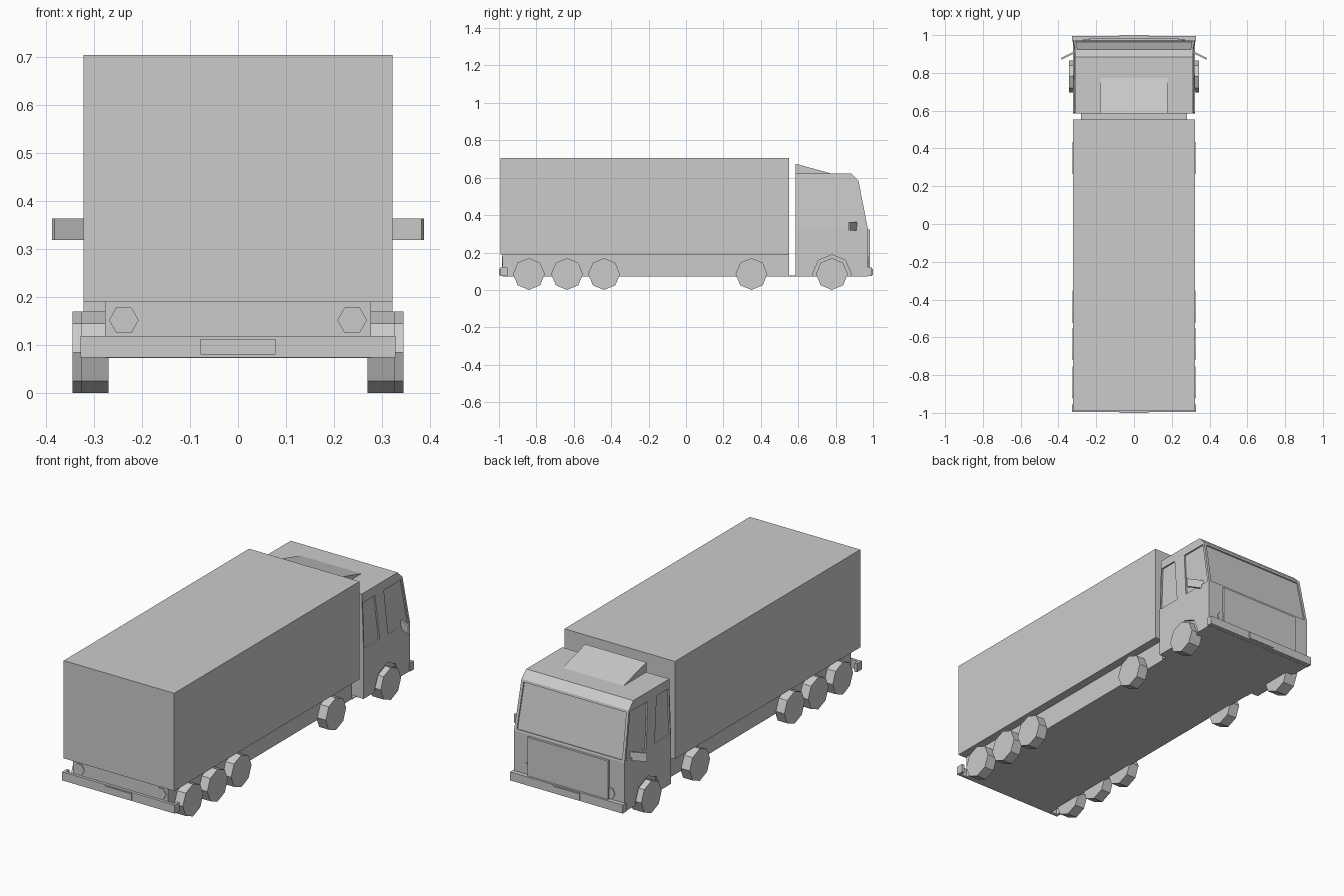
import bpy, bmesh, math
from mathutils import Vector

if "Cube" in bpy.data.objects:
    bpy.data.objects.remove(bpy.data.objects["Cube"])

grey = bpy.data.materials.new("light_grey")
grey.diffuse_color = (0.6, 0.6, 0.6, 1)
grey.use_nodes = True
grey.node_tree.nodes["Principled BSDF"].inputs["Base Color"].default_value = grey.diffuse_color


def add_prism(bm, pts, vec, mirror=False):
    """Extrude a polygon along vec, optionally with a copy mirrored in x."""
    for s in ((1, -1) if mirror else (1,)):
        a = [bm.verts.new((s * p[0], p[1], p[2])) for p in pts]
        b = [bm.verts.new((s * (p[0] + vec[0]), p[1] + vec[1], p[2] + vec[2])) for p in pts]
        n = len(pts)
        bm.faces.new(a)
        bm.faces.new(b[::-1])
        for i in range(n):
            bm.faces.new((a[i], b[i], b[(i + 1) % n], a[(i + 1) % n]))


def finish(name, bm):
    bmesh.ops.recalc_face_normals(bm, faces=bm.faces[:])
    me = bpy.data.meshes.new(name)
    bm.to_mesh(me)
    bm.free()
    me.materials.append(grey)
    ob = bpy.data.objects.new(name, me)
    bpy.context.collection.objects.link(ob)
    return ob


def prism(name, pts, vec, mirror=False):
    bm = bmesh.new()
    add_prism(bm, pts, vec, mirror)
    return finish(name, bm)


def box(name, x0, x1, y0, y1, z0, z1, mirror=False):
    pts = [(x0, y0, z0), (x1, y0, z0), (x1, y1, z0), (x0, y1, z0)]
    return prism(name, pts, (0, 0, z1 - z0), mirror)


def ring(n, r, y, z, x):
    """Regular polygon in the side plane with a vertex at the bottom."""
    return [(x, y + r * math.sin(i * math.tau / n), z - r * math.cos(i * math.tau / n))
            for i in range(n)]


# Cargo body, chassis and link to the cab
box("cargo_box", -0.322, 0.322, -0.991, 0.552, 0.19, 0.705)
box("chassis", -0.277, 0.277, -0.98, 0.552, 0.073, 0.19)
box("chassis_link", -0.28, 0.28, 0.55, 0.59, 0.073, 0.077)

# Wheels: eight-sided, the steering pair sits further out
for i, y in enumerate((-0.84, -0.636, -0.438, 0.35)):
    prism("rear_wheels_%d" % (i + 1), ring(8, 0.085, y, 0.085, 0.27), (0.056, 0, 0), True)
prism("front_wheels", ring(8, 0.085, 0.78, 0.085, 0.277), (0.068, 0, 0), True)

# Cab body: side profile, with the sides leaning in above the window sill
SILL = 0.33
profile = [(0.585, 0.073), (0.972, 0.073), (0.972, SILL), (0.922, 0.585),
           (0.884, 0.623), (0.585, 0.623)]
bm = bmesh.new()
add_prism(bm, [(-0.322, y, z) for y, z in profile], (0.644, 0, 0))
bmesh.ops.bisect_plane(bm, geom=bm.verts[:] + bm.edges[:] + bm.faces[:],
                       plane_co=(0, 0, SILL), plane_no=(0, 0, 1))


def lean(z):
    return 0.01 * max(0, (z - SILL) / 0.293)


for v in bm.verts:
    v.co.x -= math.copysign(lean(v.co.z), v.co.x)
cab = finish("cab", bm)

# Cutter for recessed windows, windscreen and wheel arches
bm = bmesh.new()
rear_win = [(0.592, 0.337), (0.72, 0.337), (0.692, 0.575), (0.592, 0.575)]
front_win = [(0.79, 0.337), (0.958, 0.337), (0.912, 0.575), (0.767, 0.575)]
for win in (rear_win, front_win):
    add_prism(bm, [(0.314 - lean(z), y, z) for y, z in win], (0.1, 0, 0), True)
add_prism(bm, ring(8, 0.103, 0.78, 0.085, 0.312), (0.1, 0, 0), True)
low, high = Vector((0, 0.972, SILL)), Vector((0, 0.922, 0.585))
normal = Vector((0, 0.255, 0.05)).normalized()
corners = [(-0.307, 0.04), (0.307, 0.04), (0.299, 0.95), (-0.299, 0.95)]
add_prism(bm, [low.lerp(high, t) - normal * 0.007 + Vector((x, 0, 0)) for x, t in corners],
          normal * 0.06)
cutter = finish("window_cutter", bm)
cutter.hide_render = True
cutter.hide_set(True)
mod = cab.modifiers.new("windows", 'BOOLEAN')
mod.operation = 'DIFFERENCE'
mod.solver = 'EXACT'
mod.object = cutter

# Roof wind deflector
prism("roof_deflector", [(-0.178, 0.585, 0.62), (-0.178, 0.785, 0.62), (-0.178, 0.585, 0.675)],
      (0.356, 0, 0))

# Mirrors angled back from the cab sides
prism("mirrors", [(0.312, 0.916, 0.319), (0.388, 0.878, 0.319),
                  (0.383, 0.87, 0.319), (0.312, 0.906, 0.319)], (0, 0, 0.045), True)

# Front panel
box("front_panel", -0.235, 0.235, 0.965, 0.984, 0.115, 0.322)

# Bumpers with wrapped ends, number plates and six-sided lamps at both ends
for name, s, back, wrap, lamp in (("rear", -1, 0.98, 0.955, 0.978), ("front", 1, 0.96, 0.965, 0.97)):
    u = [(-0.328, wrap), (-0.328, 0.995), (0.328, 0.995), (0.328, wrap),
         (0.314, wrap), (0.314, back), (-0.314, back), (-0.314, wrap)]
    if name == "front":
        u = u[:4]
    prism(name + "_bumper", [(x, s * y, 0.074) for x, y in u], (0, 0, 0.045))
    box(name + "_number_plate", -0.078, 0.078, s * 0.994, s * 1.0, 0.08, 0.113)
    hexagon = [(0.238 + 0.031 * math.cos(i * math.pi / 3), s * lamp,
                0.152 + 0.031 * math.sin(i * math.pi / 3)) for i in range(6)]
    prism(name + "_lamps", hexagon, (0, s * 0.006, 0), True)
